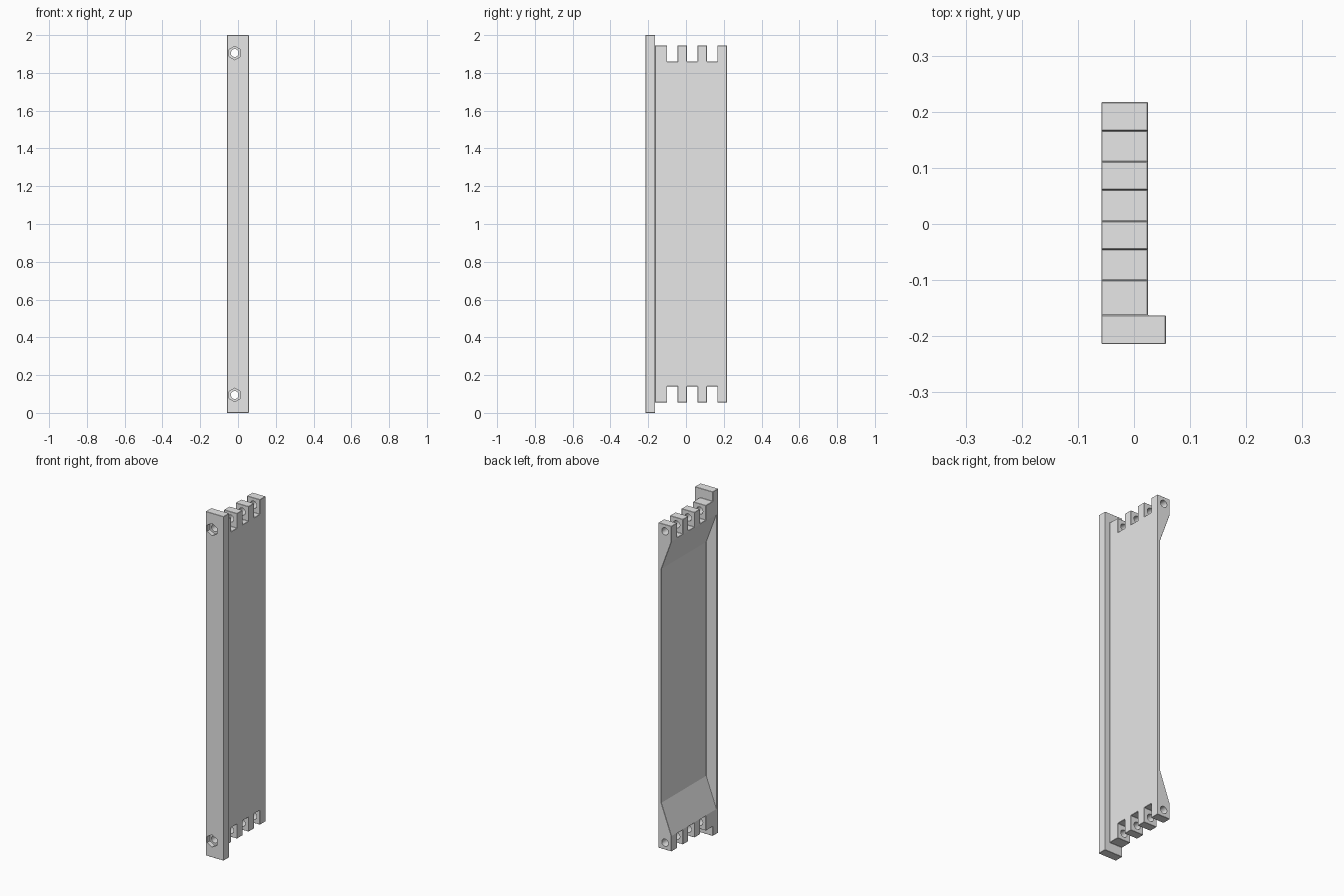
import bpy
import bmesh
from math import pi

cube = bpy.data.objects.get("Cube")
if cube:
    bpy.data.objects.remove(cube, do_unlink=True)

grey = bpy.data.materials.new("plain_grey")
grey.use_nodes = True
grey.diffuse_color = (0.8, 0.8, 0.8, 1)
grey.node_tree.nodes["Principled BSDF"].inputs["Base Color"].default_value = (0.8, 0.8, 0.8, 1)


def prism(name, corners, offset):
    """Extrude a flat outline along an offset into a solid."""
    bm = bmesh.new()
    face = bm.faces.new([bm.verts.new(c) for c in corners])
    new = bmesh.ops.extrude_face_region(bm, geom=[face])["geom"]
    verts = [v for v in new if isinstance(v, bmesh.types.BMVert)]
    bmesh.ops.translate(bm, verts=verts, vec=offset)
    bmesh.ops.recalc_face_normals(bm, faces=bm.faces)
    mesh = bpy.data.meshes.new(name)
    bm.to_mesh(mesh)
    bm.free()
    mesh.materials.append(grey)
    obj = bpy.data.objects.new(name, mesh)
    bpy.context.collection.objects.link(obj)
    return obj


def rod(name, sides, radius, y, length, z):
    """Cylinder lying along y."""
    bpy.ops.mesh.primitive_cylinder_add(vertices=sides, radius=radius, depth=length,
                                        location=(HOLE_X, y, z), rotation=(pi / 2, 0, 0))
    obj = bpy.context.object
    obj.name = name
    obj.data.materials.append(grey)
    return obj


def apply(obj, mod):
    bpy.context.view_layer.objects.active = obj
    bpy.ops.object.modifier_apply(modifier=mod.name)


def combine(obj, other, operation):
    mod = obj.modifiers.new(operation.lower(), "BOOLEAN")
    mod.operation, mod.object, mod.solver = operation, other, "EXACT"
    other.hide_render = True
    apply(obj, mod)
    bpy.data.objects.remove(other, do_unlink=True)


LEFT, PANEL_X, BAR_X = -0.058, 0.025, 0.057
FRONT, STEP, BACK = -0.214, -0.163, 0.217
HOLE_X = -0.017
NOTCHES = [(-0.1, -0.045), (0.005, 0.061), (0.111, 0.166)]

# Comb-ended panel: upper edge stepped by the notches, lower edge its mirror
top = [(STEP - 0.02, 1.945)]
for a, b in NOTCHES:
    top += [(a, 1.945), (a, 1.86), (b, 1.86), (b, 1.945)]
top.append((BACK, 1.945))
outline = top + [(y, 2 - z) for y, z in reversed(top)]
panel = prism("notched_panel", [(LEFT, y, z) for y, z in outline], (PANEL_X - LEFT, 0, 0))

# Front mounting bar, wider and taller than the panel
bar = prism("front_bar", [(LEFT, FRONT, 0), (BAR_X, FRONT, 0), (BAR_X, STEP, 0), (LEFT, STEP, 0)],
            (0, 0, 2))
combine(panel, bar, "UNION")

# Recess with sloped ends, open at the back edge
half = [(0.007, 1.68), (LEFT, 1.856), (-0.1, 1.856)]
scoop = half + [(x, 2 - z) for x, z in reversed(half)]
recess = prism("recess_cutter", [(x, -0.197, z) for x, z in scoop], (0, 0.6, 0))
combine(panel, recess, "DIFFERENCE")

# Slightly softened edges
bevel = panel.modifiers.new("edge_bevel", "BEVEL")
bevel.width, bevel.segments, bevel.limit_method = 0.002, 1, "ANGLE"
apply(panel, bevel)

# Rod holes through every tooth, with hexagonal nut pockets in the front
for z in (0.095, 1.905):
    combine(panel, rod("hole_cutter", 24, 0.021, 0, 0.6, z), "DIFFERENCE")
    combine(panel, rod("nut_cutter", 6, 0.036, FRONT, 0.05, z), "DIFFERENCE")

bpy.ops.object.select_all(action="DESELECT")
panel.select_set(True)
bpy.context.view_layer.objects.active = panel
bpy.ops.object.shade_smooth_by_angle(angle=pi / 9)
